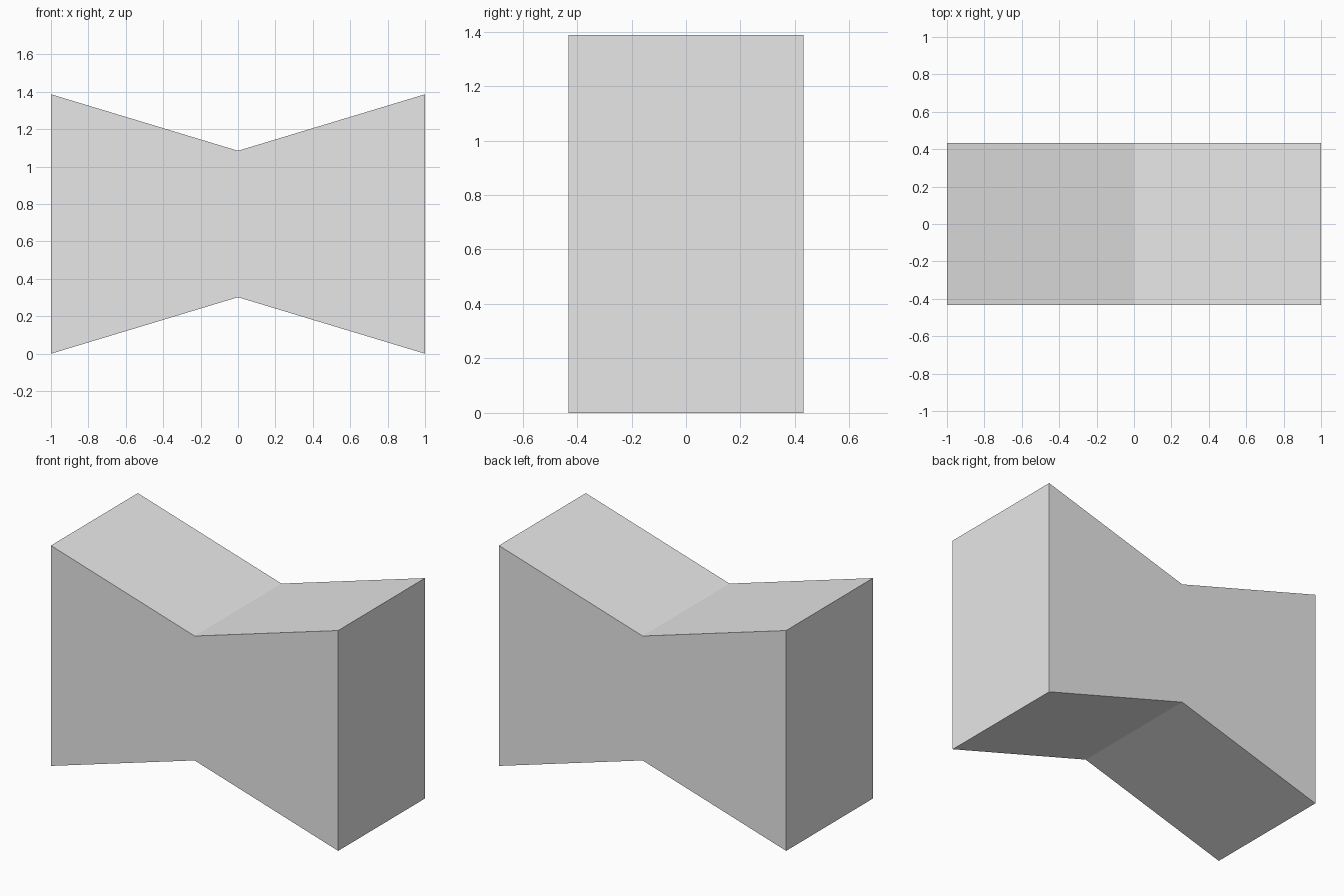
import bpy
import bmesh

cube = bpy.data.objects.get("Cube")
if cube:
    bpy.data.objects.remove(cube, do_unlink=True)

HALF_WIDTH = 1.0
HALF_DEPTH = 0.432
HEIGHT = 1.387
NOTCH = 0.302

# Plain light grey material
grey = bpy.data.materials.new("light_grey")
grey.use_nodes = True
colour = (0.8, 0.8, 0.8, 1.0)
grey.diffuse_color = colour
grey.node_tree.nodes["Principled BSDF"].inputs["Base Color"].default_value = colour

# Bow-tie profile: tall at both ends, pinched at the middle
profile = [
    (-HALF_WIDTH, 0),
    (0, NOTCH),
    (HALF_WIDTH, 0),
    (HALF_WIDTH, HEIGHT),
    (0, HEIGHT - NOTCH),
    (-HALF_WIDTH, HEIGHT),
]

# Extrude the profile from front to back
bm = bmesh.new()
front = bm.faces.new([bm.verts.new((x, -HALF_DEPTH, z)) for x, z in profile])
result = bmesh.ops.extrude_face_region(bm, geom=[front], use_keep_orig=True)
back_verts = [g for g in result["geom"] if isinstance(g, bmesh.types.BMVert)]
bmesh.ops.translate(bm, verts=back_verts, vec=(0, 2 * HALF_DEPTH, 0))

# Split both end caps at the waist so each half is a clean quad
for side in (-1, 1):
    waist = [v for v in bm.verts if abs(v.co.x) < 0.001 and v.co.y * side > 0]
    bmesh.ops.connect_verts(bm, verts=waist)
bmesh.ops.recalc_face_normals(bm, faces=bm.faces)

mesh = bpy.data.meshes.new("pinched_block")
bm.to_mesh(mesh)
bm.free()
mesh.materials.append(grey)
block = bpy.data.objects.new("pinched_block", mesh)
bpy.context.collection.objects.link(block)
